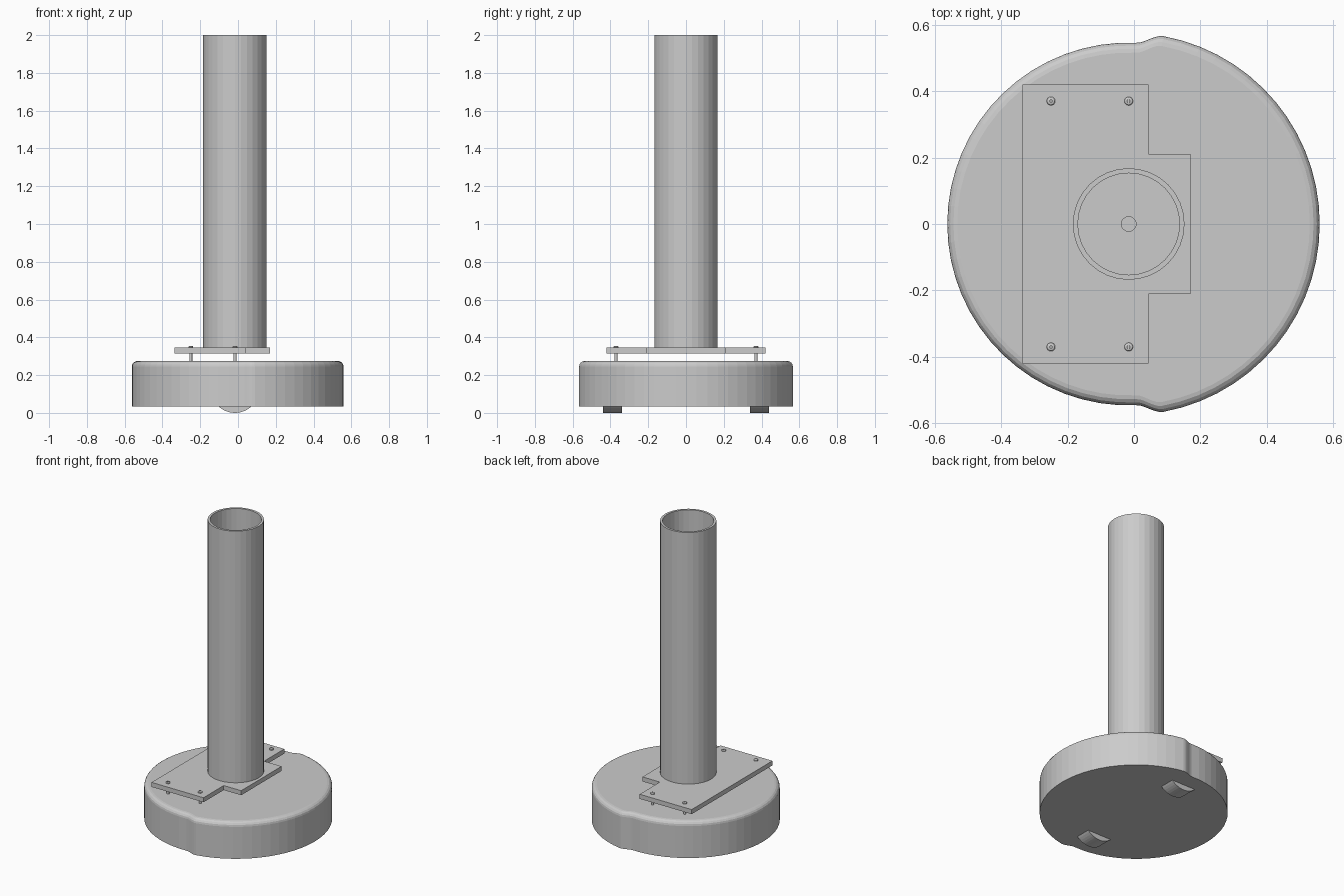
import bpy, bmesh, math
from mathutils import Matrix

if "Cube" in bpy.data.objects:
    bpy.data.objects.remove(bpy.data.objects["Cube"])

CX = -0.016  # axis shared by tube, wheels and body


def make(name, verts, faces, loc=(0, 0, 0)):
    mesh = bpy.data.meshes.new(name)
    bm = bmesh.new()
    vs = [bm.verts.new(v) for v in verts]
    for f in faces:
        bm.faces.new([vs[i] for i in f])
    bmesh.ops.recalc_face_normals(bm, faces=bm.faces)
    bm.to_mesh(mesh)
    bm.free()
    ob = bpy.data.objects.new(name, mesh)
    ob.location = loc
    bpy.context.collection.objects.link(ob)
    return ob


def stack(name, rings, loc=(0, 0, 0), closed=False):
    """Skin a list of equal-length rings; cap the ends or join last to first."""
    n = len(rings[0])
    m = len(rings)
    verts = [v for r in rings for v in r]
    faces = []
    for k in range(m if closed else m - 1):
        a, b = k * n, ((k + 1) % m) * n
        faces += [(a + i, a + (i + 1) % n, b + (i + 1) % n, b + i) for i in range(n)]
    if not closed:
        faces += [tuple(range(n)), tuple(range((m - 1) * n, m * n))]
    return make(name, verts, faces, loc)


def circle(r, z, n):
    return [(r * math.cos(2 * math.pi * i / n), r * math.sin(2 * math.pi * i / n), z)
            for i in range(n)]


def box(name, sx, sy, sz, loc):
    ob = stack(name, [[(-sx / 2, -sy / 2, z), (sx / 2, -sy / 2, z),
                       (sx / 2, sy / 2, z), (-sx / 2, sy / 2, z)] for z in (-sz / 2, sz / 2)], loc)
    return ob


def cut(ob, cutter):
    cutter.hide_render = True
    mod = ob.modifiers.new("cut", 'BOOLEAN')
    mod.operation = 'DIFFERENCE'
    mod.solver = 'EXACT'
    mod.object = cutter
    bpy.context.view_layer.objects.active = ob
    bpy.ops.object.modifier_apply(modifier=mod.name)
    bpy.data.objects.remove(cutter)


# Body: round drum, slightly wider on the +x half with a soft step between
A0, A1, R_WIDE, R_SLIM = 79.5, 87.5, 0.575, 0.546


def radius(a):
    t = min(max((abs(a) - A0) / (A1 - A0), 0), 1)
    return R_WIDE + (R_SLIM - R_WIDE) * t * t * (3 - 2 * t)


angles = [-A0 + 2 * A0 * i / 28 for i in range(29)]
angles += [A0 + (A1 - A0) * i / 6 for i in range(1, 7)]
angles += [A1 + (360 - 2 * A1) * i / 32 for i in range(1, 33)]
angles += [360 - A1 + (A1 - A0) * i / 6 for i in range(1, 6)]


def body_ring(inset, z):
    ring = []
    for a in angles:
        s = a if a <= 180 else a - 360
        r = radius(s) - inset
        ring.append((r * math.cos(math.radians(s)), r * math.sin(math.radians(s)), z))
    return ring


B = 0.03
rings = [body_ring(0, 0.035)]
for i in range(5):
    t = math.radians(90 * i / 4)
    rings.append(body_ring(B - B * math.cos(t), 0.275 - B + B * math.sin(t)))
stack("body", rings, (CX, 0, 0))

# Drive wheels poking out below the body
WR = 0.127
for side, y in (("left", -0.39), ("right", 0.39)):
    w = stack("wheel_" + side, [circle(WR, -0.05, 48), circle(WR, 0.05, 48)], (CX, y, WR))
    w.data.transform(Matrix.Rotation(math.pi / 2, 4, 'X'))

# Mounting plate: T-shaped with a central cable hole
half = [(-0.335, 0.42), (0.043, 0.42), (0.043, 0.21), (0.17, 0.21)]
outline = half + [(x, -y) for x, y in reversed(half)]
plate = stack("mounting_plate", [[(x, y, z) for x, y in outline] for z in (0.315, 0.345)])
cut(plate, stack("hole_cutter", [circle(0.022, 0.25, 24), circle(0.022, 0.4, 24)], (CX, 0, 0)))

# Tall open tube
stack("tube", [circle(0.168, 0.345, 32), circle(0.168, 2.0, 32),
               circle(0.153, 2.0, 32), circle(0.153, 0.345, 32)], (CX, 0, 0), closed=True)

# Cross-head screws holding the plate above the body
profile = [(0.008, 0.27), (0.008, 0.345), (0.013, 0.345), (0.013, 0.350),
           (0.010, 0.3535), (0.005, 0.355)]
screw = stack("screw_1", [circle(r, z, 16) for r, z in profile])
for sx, sy in ((0.014, 0.003), (0.003, 0.014)):
    cut(screw, box("slot_cutter", sx, sy, 0.012, (0, 0, 0.356)))
spots = [(x, y) for x in (-0.25, CX) for y in (-0.37, 0.37)]
screw.location = (*spots[0], 0)
for i, (x, y) in enumerate(spots[1:], 2):
    s = bpy.data.objects.new(f"screw_{i}", screw.data)
    s.location = (x, y, 0)
    bpy.context.collection.objects.link(s)
